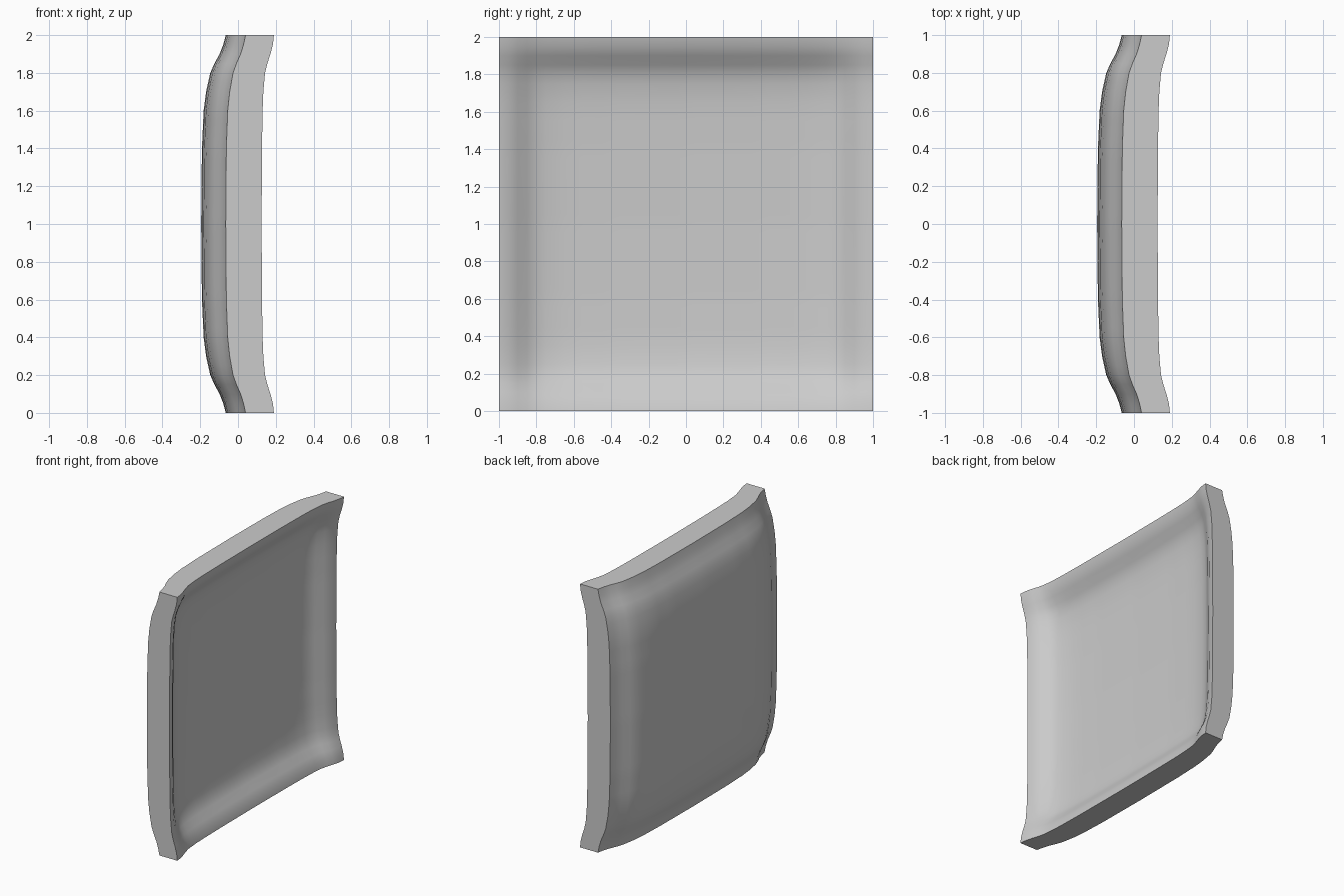
import bpy, bmesh

cube = bpy.data.objects.get("Cube")
if cube:
    bpy.data.objects.remove(cube, do_unlink=True)

# Rise of the rim: (distance from centre, share of full rise)
OUTER = [(0, 0), (.4, .03), (.6, .1), (.7, .2), (.8, .37), (.85, .54), (.9, .75), (.95, .9), (1, 1)]
INNER = [(0, 0), (.4, .03), (.6, .08), (.7, .14), (.8, .28), (.85, .47), (.9, .72), (.95, .92), (1, 1)]


def rise(profile, u):
    u = min(abs(u), 1)
    for (a, p), (b, q) in zip(profile, profile[1:]):
        if u <= b:
            return p + (q - p) * (u - a) / (b - a)
    return 1


def add_skin(bm, profile, centre, edge, corner):
    """Square sheet, flat in the middle, rising towards all four rims."""
    verts = bmesh.ops.create_grid(bm, x_segments=40, y_segments=40, size=1)["verts"]
    for v in verts:
        y, z = v.co.x, v.co.y
        a, b = rise(profile, y), rise(profile, z)
        x = centre + (edge - centre) * (a + b) + (corner - 2 * edge + centre) * a * b
        v.co = (x, y, z + 1)


# Pressed panel: domed skin and dished skin joined around the rim
bm = bmesh.new()
add_skin(bm, OUTER, -.195, -.065, .04)
add_skin(bm, INNER, -.02, .125, .19)
bmesh.ops.bridge_loops(bm, edges=[e for e in bm.edges if e.is_boundary])
bmesh.ops.recalc_face_normals(bm, faces=bm.faces)
mesh = bpy.data.meshes.new("dished_panel")
bm.to_mesh(mesh)
bm.free()
panel = bpy.data.objects.new("dished_panel", mesh)
bpy.context.collection.objects.link(panel)

# Plain grey
grey = bpy.data.materials.new("light_grey")
grey.use_nodes = True
color = (.6, .6, .6, 1)
grey.diffuse_color = color
grey.node_tree.nodes["Principled BSDF"].inputs["Base Color"].default_value = color
mesh.materials.append(grey)

# Smooth skins with a crisp rim
bpy.ops.object.select_all(action="DESELECT")
panel.select_set(True)
bpy.context.view_layer.objects.active = panel
bpy.ops.object.shade_smooth_by_angle(angle=.6)
